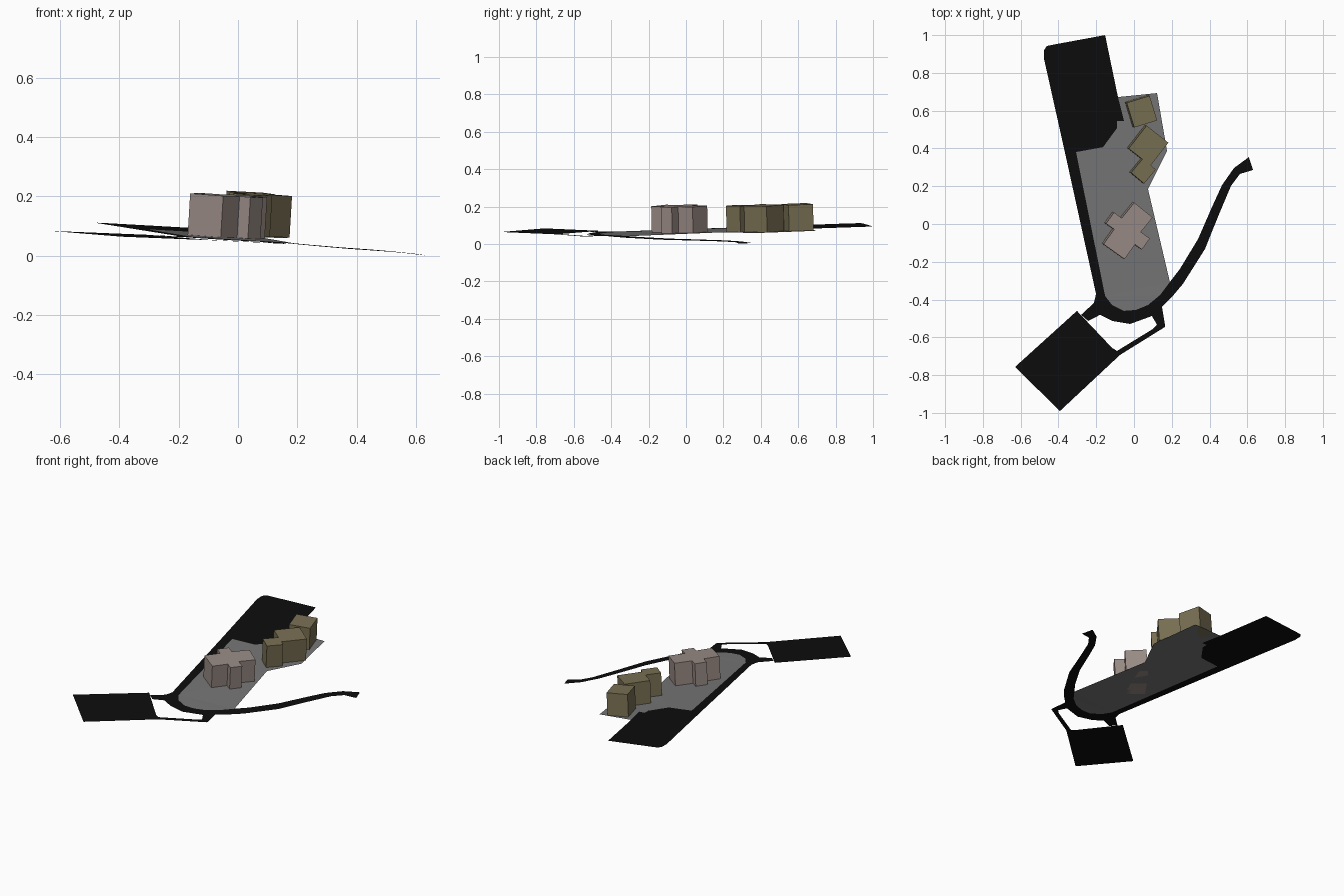
import bpy, bmesh, math
from mathutils import Vector, Matrix

if "Cube" in bpy.data.objects:
    bpy.data.objects.remove(bpy.data.objects["Cube"])

SLOPE_X, SLOPE_Y, BASE = -0.06, 0.022, 0.062


def ground(x, y):
    """Height of the gently tilted site; it falls away more along the right-hand road."""
    drop = 0.029 * max(0, (x - 0.15) / 0.47)
    return BASE + SLOPE_X * x + SLOPE_Y * y - drop


def material(name, rgb):
    m = bpy.data.materials.new(name)
    m.diffuse_color = (*rgb, 1)
    m.use_nodes = True
    m.node_tree.nodes["Principled BSDF"].inputs["Base Color"].default_value = m.diffuse_color
    return m


asphalt = material("asphalt", (0.004, 0.004, 0.004))
paving = material("paving", (0.18, 0.18, 0.18))
beige = material("beige_wall", (0.32, 0.26, 0.235))
olive = material("olive_wall", (0.19, 0.16, 0.085))


def finish(bm, name, mat):
    me = bpy.data.meshes.new(name)
    bm.to_mesh(me)
    bm.free()
    me.materials.append(mat)
    ob = bpy.data.objects.new(name, me)
    bpy.context.collection.objects.link(ob)
    return ob


def face_up(bm):
    bm.normal_update()
    bmesh.ops.reverse_faces(bm, faces=[f for f in bm.faces if f.normal.z < 0])


def sheet(name, outline, mat):
    """Flat outline draped on the ground."""
    bm = bmesh.new()
    f = bm.faces.new([bm.verts.new((x, y, ground(x, y))) for x, y in outline])
    bmesh.ops.triangulate(bm, faces=[f])
    face_up(bm)
    return finish(bm, name, mat)


def ribbon(name, left, right, mat):
    """Road strip between two kerb lines."""
    bm = bmesh.new()
    rows = [[bm.verts.new((x, y, ground(x, y))) for x, y in side] for side in (left, right)]
    for i in range(len(left) - 1):
        bm.faces.new((rows[0][i], rows[0][i + 1], rows[1][i + 1], rows[1][i]))
    face_up(bm)
    return finish(bm, name, mat)


def block(name, x, y, w, d, angle, mat, h=0.14):
    """Plain building standing square to the slope."""
    normal = Vector((-SLOPE_X, -SLOPE_Y, 1)).normalized()
    x, y = x - normal.x * h, y - normal.y * h
    z = BASE + SLOPE_X * x + SLOPE_Y * y
    tilt = Vector((0, 0, 1)).rotation_difference(normal).to_matrix().to_4x4()
    bm = bmesh.new()
    bmesh.ops.create_cube(bm, size=1, matrix=Matrix.Translation((x, y, z)) @ tilt
                          @ Matrix.Rotation(math.radians(angle), 4, 'Z')
                          @ Matrix.Diagonal((w, d, h, 1)) @ Matrix.Translation((0, 0, 0.5)))
    return finish(bm, name, mat)


# Irregular edge shared by the upper car park and the paved yard
shared = [(-0.085, 0.672), (-0.053, 0.545), (-0.09, 0.545), (-0.09, 0.508),
          (-0.063, 0.487), (-0.132, 0.392), (-0.164, 0.407), (-0.307, 0.381)]

# Inner and outer kerbs of the road running down the left, round the bend and up to the right
inner = [(-0.307, 0.381), (-0.153, -0.381), (-0.116, -0.429), (-0.053, -0.46), (0.01, -0.455),
         (0.074, -0.429), (0.138, -0.376), (0.19, -0.307), (0.243, -0.238), (0.339, -0.08),
         (0.413, 0.09), (0.466, 0.206), (0.529, 0.296), (0.608, 0.354)]
outer = [(-0.366, 0.381), (-0.201, -0.37), (-0.18, -0.481), (-0.116, -0.513), (-0.02, -0.529),
         (0.095, -0.487), (0.153, -0.434), (0.201, -0.386), (0.259, -0.317), (0.376, -0.132),
         (0.444, 0.037), (0.513, 0.201), (0.561, 0.265), (0.63, 0.286)]

ribbon("loop_road", inner, outer, asphalt)

# Paved yard inside the loop
sheet("paved_yard", shared + inner[1:8] + [(0.074, 0.185), (0.175, 0.386), (0.122, 0.693)], paving)

# Upper car park with one rounded corner
sheet("upper_car_park", shared + [(-0.366, 0.381), (-0.476, 0.873), (-0.476, 0.92), (-0.462, 0.942),
                                  (-0.43, 0.949), (-0.153, 1.0)], asphalt)

# Lower car park and its two access lanes
sheet("lower_car_park", [(-0.302, -0.46), (-0.63, -0.757), (-0.392, -0.99), (-0.074, -0.693),
                         (-0.09, -0.672), (-0.116, -0.656)], asphalt)
sheet("left_access_lane", [(-0.201, -0.37), (-0.212, -0.418), (-0.28, -0.481), (-0.243, -0.513),
                           (-0.18, -0.481)], asphalt)
ribbon("right_access_lane",
       [(-0.09, -0.672), (0.1, -0.556), (0.122, -0.534), (0.095, -0.487)],
       [(-0.074, -0.693), (0.164, -0.545), (0.164, -0.534), (0.148, -0.438)], asphalt)

# Beige building: three overlapping blocks
for i, b in enumerate([(0.016, 0.032, 0.125, 0.108, -39), (-0.032, -0.037, 0.235, 0.072, -36),
                       (-0.069, -0.095, 0.137, 0.126, -35.5)]):
    block(f"beige_block_{i + 1}", *b, beige)

# Olive buildings: a row of three
for i, b in enumerate([(0.042, 0.595, 0.127, 0.137, 17), (0.077, 0.415, 0.147, 0.154, -38),
                       (0.05, 0.28, 0.09, 0.097, -40)]):
    block(f"olive_block_{i + 1}", *b, olive)
